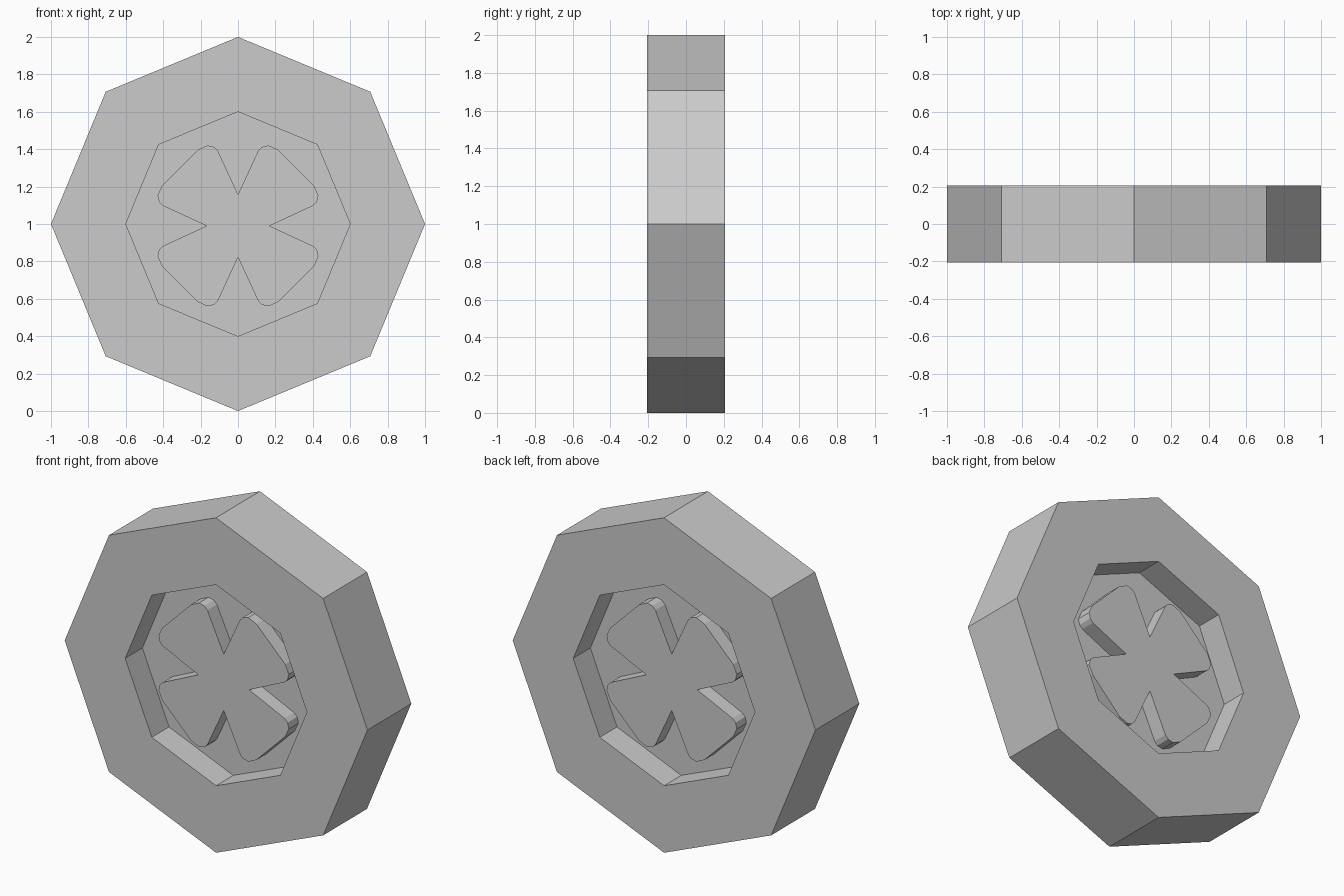
import bpy, bmesh
from math import cos, sin, pi

if "Cube" in bpy.data.objects:
    bpy.data.objects.remove(bpy.data.objects["Cube"])

CENTRE_Z = 1.0


def octagon(radius):
    return [(radius * cos(i * pi / 4), CENTRE_Z + radius * sin(i * pi / 4)) for i in range(8)]


def finish(name, bm):
    bmesh.ops.recalc_face_normals(bm, faces=bm.faces)
    mesh = bpy.data.meshes.new(name)
    bm.to_mesh(mesh)
    bm.free()
    obj = bpy.data.objects.new(name, mesh)
    bpy.context.collection.objects.link(obj)
    return obj


def loop_at(bm, outline, y):
    return [bm.verts.new((x, y, z)) for x, z in outline]


def bridge(bm, a, b):
    n = len(a)
    for i in range(n):
        j = (i + 1) % n
        bm.faces.new((a[i], a[j], b[j], b[i]))


def prism(name, outline, half_depth):
    bm = bmesh.new()
    front, back = (loop_at(bm, outline, y) for y in (-half_depth, half_depth))
    bridge(bm, front, back)
    bm.faces.new(front)
    bm.faces.new(back)
    return finish(name, bm)


# Tyre: thick octagonal ring
T = 0.207
bm = bmesh.new()
rings = [loop_at(bm, octagon(r), y) for r, y in ((0.6, -T), (1, -T), (1, T), (0.6, T))]
for k in range(4):
    bridge(bm, rings[k], rings[(k + 1) % 4])
finish("tyre", bm)

# Wheel disc: recessed floor seen from both sides
prism("wheel_disc", octagon(0.6), 0.045)

# Hub cover: four raised lobes; half a lobe mirrored on the diagonal, then turned
half = [(0.0, 0.168), (0.108, 0.402), (0.128, 0.422), (0.163, 0.43), (0.216, 0.406)]
lobe = half + [(z, x) for x, z in reversed(half[1:])]
outline = []
for q in range(4):
    c, s = round(cos(-q * pi / 2)), round(sin(-q * pi / 2))
    outline += [(x * c - z * s, CENTRE_Z - 0.01 + x * s + z * c) for x, z in lobe]
prism("hub_cover", outline, 0.135)
